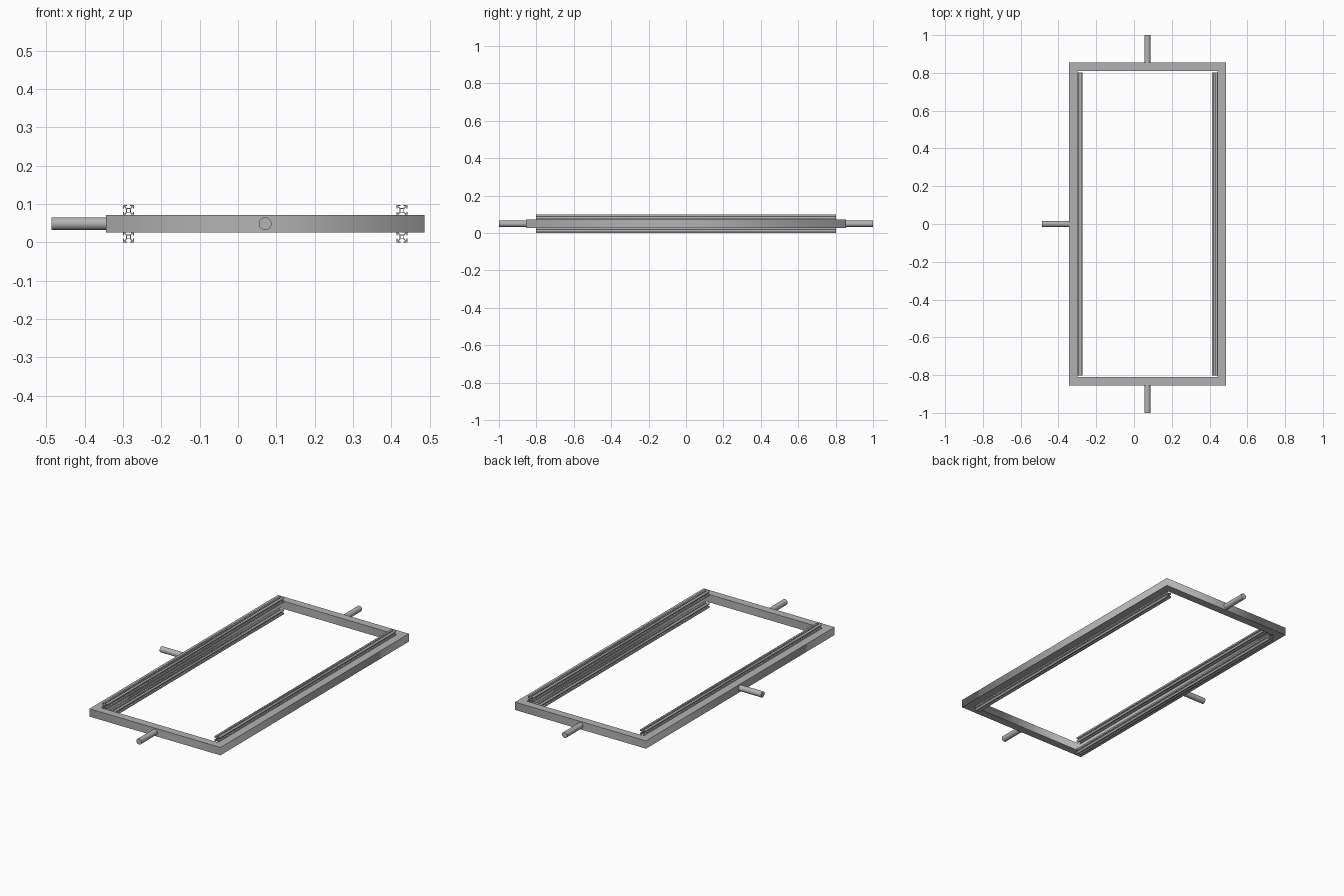
import bpy
import math

cube = bpy.data.objects.get("Cube")
if cube:
    bpy.data.objects.remove(cube, do_unlink=True)

# Single grey metal
metal = bpy.data.materials.new("grey metal")
metal.use_nodes = True
GREY = (0.45, 0.45, 0.45, 1)
metal.diffuse_color = GREY
metal.node_tree.nodes["Principled BSDF"].inputs["Base Color"].default_value = GREY

MID_X, MID_Z = 0.071, 0.0489        # centre of the frame
OUT_X, OUT_Y, TUBE = 0.416, 0.855, 0.045
RAIL = 0.0143                       # half width of a slotted rail
ROD = 0.0165


def extrusion(name, outlines, half_length, location, rotation=(0, 0, 0)):
    """Extrude closed outlines (inner ones become holes) into a mesh."""
    curve = bpy.data.curves.new(name, "CURVE")
    curve.dimensions = "2D"
    curve.fill_mode = "BOTH"
    curve.extrude = half_length
    for outline in outlines:
        spline = curve.splines.new("POLY")
        spline.points.add(len(outline) - 1)
        for point, (x, y) in zip(spline.points, outline):
            point.co = (x, y, 0, 1)
        spline.use_cyclic_u = True
    obj = bpy.data.objects.new(name, curve)
    bpy.context.collection.objects.link(obj)
    obj.location, obj.rotation_euler = location, rotation
    bpy.ops.object.select_all(action="DESELECT")
    obj.select_set(True)
    bpy.context.view_layer.objects.active = obj
    bpy.ops.object.convert(target="MESH")
    obj = bpy.context.object
    obj.name = name
    obj.data.materials.clear()
    obj.data.materials.append(metal)
    return obj


def rectangle(x, y):
    return [(-x, -y), (x, -y), (x, y), (-x, y)]


def rod(name, start, end):
    """Round pin along x or y."""
    along_x = start[0] != end[0]
    length = abs(end[0] - start[0]) + abs(end[1] - start[1])
    bpy.ops.mesh.primitive_cylinder_add(
        vertices=32, radius=ROD, depth=length,
        location=((start[0] + end[0]) / 2, (start[1] + end[1]) / 2, MID_Z),
        rotation=(0, math.pi / 2, 0) if along_x else (math.pi / 2, 0, 0))
    obj = bpy.context.object
    obj.name = name
    obj.data.materials.append(metal)
    bpy.ops.object.shade_smooth_by_angle(angle=math.radians(40))


# Rectangular frame of square bar
extrusion("frame", [rectangle(OUT_X, OUT_Y), rectangle(OUT_X - TUBE, OUT_Y - TUBE)],
          TUBE / 2, (MID_X, 0, MID_Z))

# Slotted rail section: one corner, mirrored on its diagonal, turned four times
half_corner = [(0.27, 0.42), (0.58, 0.73), (0.58, 0.82), (0.3, 0.82), (0.3, 1)]
corner = half_corner + [(1, 1)] + [(y, x) for x, y in reversed(half_corner)]
section = []
for turn in range(4):
    for x, y in corner:
        section.append((x * RAIL, y * RAIL))
    corner = [(y, -x) for x, y in corner]
bore = rectangle(0.28 * RAIL, 0.28 * RAIL)

# Upper and lower rails along the inside of both long sides
for side, sx in (("right", -1), ("left", 1)):
    for level, z in (("lower", RAIL), ("upper", 2 * MID_Z - RAIL)):
        x = MID_X + sx * (OUT_X - TUBE - RAIL)
        extrusion(f"{level}_{side}_rail", [section, bore], 0.803,
                  (x, 0, z), (math.pi / 2, 0, 0))

# Pins on the two short ends and the right side
rod("front_pin", (MID_X, -1), (MID_X, -OUT_Y))
rod("back_pin", (MID_X, OUT_Y), (MID_X, 1))
rod("side_pin", (-0.487, 0), (MID_X - OUT_X, 0))
